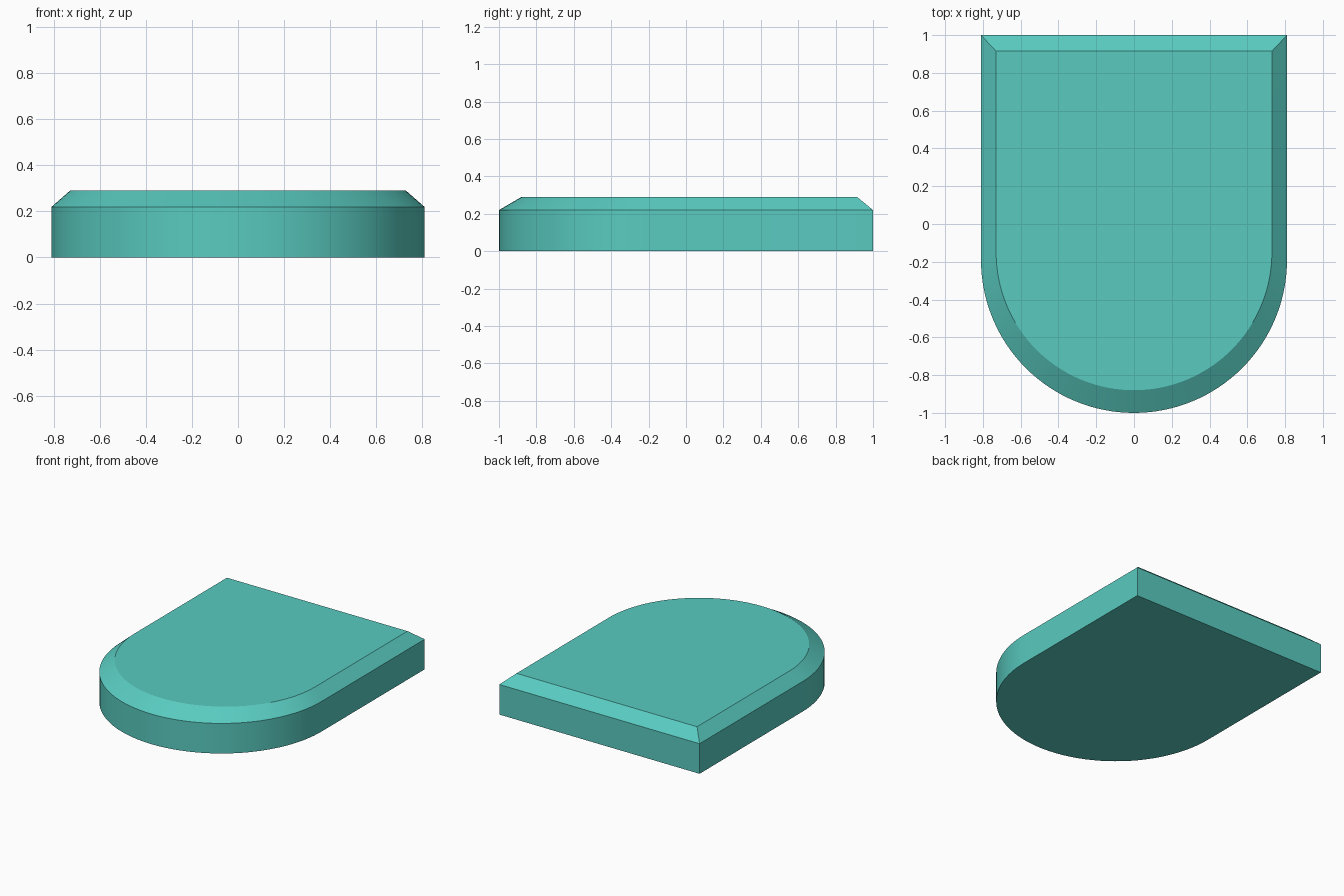
import bpy, bmesh, math

if "Cube" in bpy.data.objects:
    bpy.data.objects.remove(bpy.data.objects["Cube"])

SEGMENTS = 64


def outline(half_width, back_y, arc_y):
    """Square-backed shape with a semicircular front, counter-clockwise."""
    pts = [(half_width, back_y), (-half_width, back_y)]
    for i in range(SEGMENTS + 1):
        a = math.pi + math.pi * i / SEGMENTS
        pts.append((half_width * math.cos(a), arc_y + half_width * math.sin(a)))
    return pts


# Stacked outlines: base, shoulder, bevelled top
levels = [
    (0.0, outline(0.81, 1.0, -0.19)),
    (0.22, outline(0.81, 1.0, -0.19)),
    (0.29, outline(0.73, 0.915, -0.15)),
]

bm = bmesh.new()
rings = [[bm.verts.new((x, y, z)) for x, y in pts] for z, pts in levels]
n = len(rings[0])
for low, high in zip(rings, rings[1:]):
    for i in range(n):
        j = (i + 1) % n
        bm.faces.new((low[i], low[j], high[j], high[i]))
bm.faces.new(reversed(rings[0]))
bm.faces.new(rings[-1])
bmesh.ops.recalc_face_normals(bm, faces=bm.faces[:])

mesh = bpy.data.meshes.new("rounded_slab")
bm.to_mesh(mesh)
bm.free()
slab = bpy.data.objects.new("rounded_slab", mesh)
bpy.context.collection.objects.link(slab)

# Teal finish
teal = bpy.data.materials.new("teal")
teal.diffuse_color = (0.10, 0.60, 0.53, 1.0)
teal.use_nodes = True
teal.node_tree.nodes["Principled BSDF"].inputs["Base Color"].default_value = teal.diffuse_color
mesh.materials.append(teal)

# Smooth curved wall, crisp rims
bpy.context.view_layer.objects.active = slab
slab.select_set(True)
bpy.ops.object.shade_smooth_by_angle(angle=math.radians(25))
